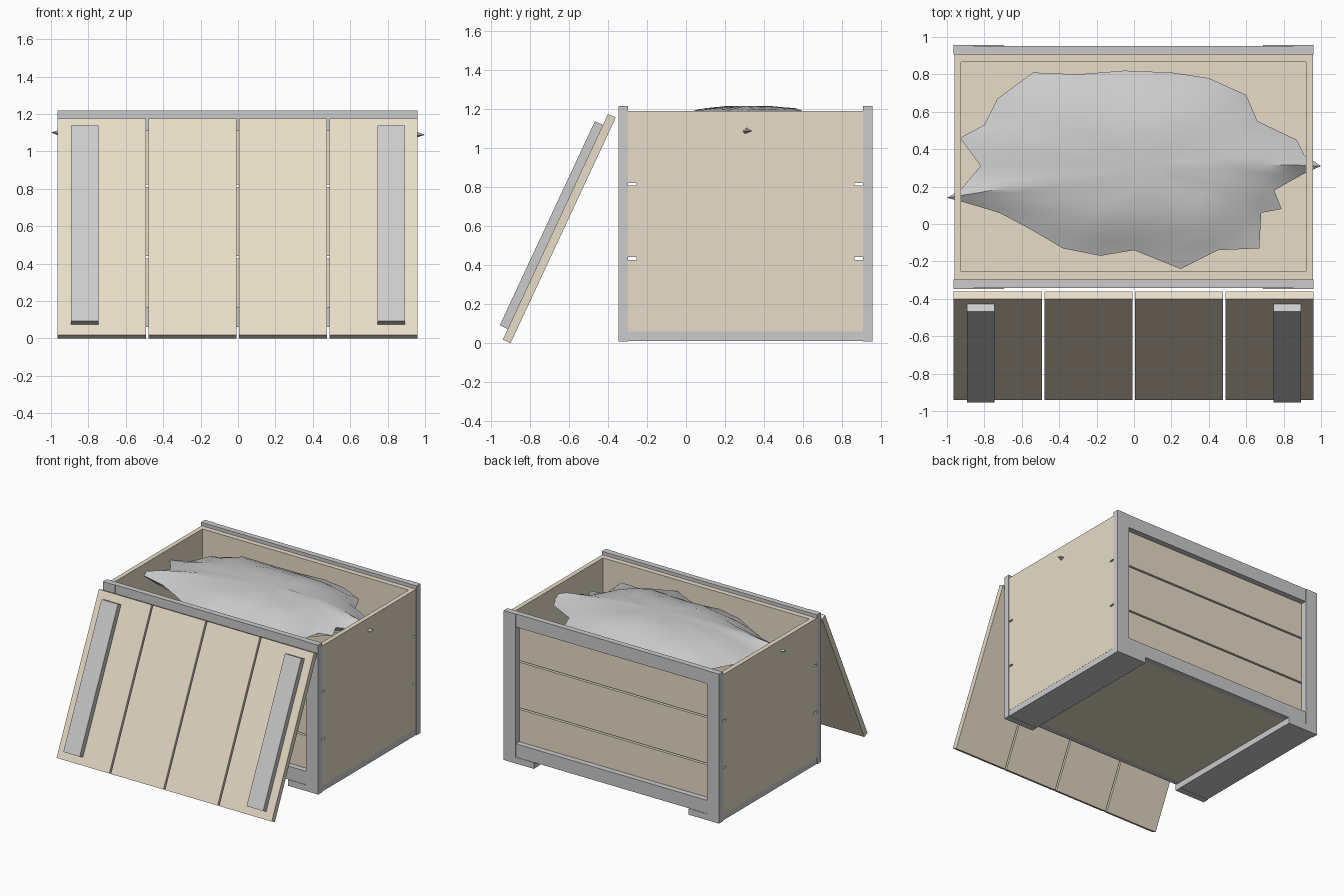
import bpy, bmesh, math, random
from mathutils import Matrix, Vector

if "Cube" in bpy.data.objects:
    bpy.data.objects.remove(bpy.data.objects["Cube"])

random.seed(4)
wood = bpy.data.materials.new("pale_wood")
wood.diffuse_color = (0.8, 0.72, 0.58, 1)
wood.use_nodes = True
wood.node_tree.nodes["Principled BSDF"].inputs["Base Color"].default_value = wood.diffuse_color


def finish(name, bm, mat=None):
    bmesh.ops.recalc_face_normals(bm, faces=bm.faces[:])
    me = bpy.data.meshes.new(name)
    bm.to_mesh(me)
    bm.free()
    ob = bpy.data.objects.new(name, me)
    bpy.context.collection.objects.link(ob)
    if mat:
        me.materials.append(mat)
    return ob


def box(name, x, y, z, mat=None, matrix=Matrix()):
    """Box from (min, max) pairs, optionally moved by a matrix."""
    bm = bmesh.new()
    bmesh.ops.create_cube(bm, size=1)
    for v in bm.verts:
        v.co = matrix @ Vector([(a + b) / 2 + c * (b - a)
                                for (a, b), c in zip((x, y, z), v.co)])
    return finish(name, bm, mat)


def both_sides(name, inner, outer, y, z, mat=None, matrix=Matrix(), cx=-0.002):
    for side, s in (("left", -1), ("right", 1)):
        x = sorted((cx + s * inner, cx + s * outer))
        box(f"{side}_{name}", x, y, z, mat, matrix)


W = 0.962                      # half width of the crate
X = (-0.002 - W, -0.002 + W)
YF, YB = -0.347, 0.957         # outer front and back of the crate
T, P = 0.05, 0.042             # frame and plank thickness

# Front and back: horizontal planks behind a frame with posts, rails and feet
for end, y0, s in (("front", YF, 1), ("back", YB, -1)):
    yp = sorted((y0 + s * T, y0 + s * (T + P)))
    for i in range(3):
        z0 = 0.06 + i * 0.381
        box(f"{end}_plank_{i + 1}", (X[0] + .003, X[1] - .003), yp, (z0, z0 + 0.368), wood)
    yf = sorted((y0, y0 + s * T))
    yr = sorted((y0 + s * 0.004, y0 + s * T))
    both_sides(f"{end}_post", W - 0.107, W, yf, (0.01, 1.217))
    both_sides(f"{end}_foot", W - 0.27, W - 0.107, yf, (0.01, 0.06))
    for rail, z in (("lower", (0.06, 0.167)), ("upper", (1.11, 1.217))):
        box(f"{end}_{rail}_rail", (X[0] + .107, X[1] - .107), yr, z)

# Side walls, floor and runners beneath
yi = (YF + T + P, YB - T - P)
both_sides("side_wall", W - 0.04, W - 0.003, yi, (0.06, 1.19), wood)
box("floor", (X[0] + .04, X[1] - .04), yi, (0.06, 0.1), wood)
both_sides("runner", W - 0.27, W - 0.004, (YF + T, YB - T), (0.012, 0.06))

# Lid leaning against the front: four boards and two battens
lean = Matrix.Translation((0, -0.90, 0)) @ Matrix.Rotation(math.radians(-25), 4, 'X')
step = (2 * W + 0.013) / 4
for i in range(4):
    x0 = X[0] + i * step
    box(f"lid_board_{i + 1}", (x0, x0 + step - 0.013), (-0.044, 0), (0, 1.277), wood, lean)
both_sides("lid_batten", 0.746, 0.893, (-0.089, -0.044), (0.06, 1.215), None, lean, 0)

# Crumpled filling: shallow dome with a ragged rim and a flatter underside
rim = [(-1, .14), (-.93, .18), (-.82, .31), (-.93, .46), (-.80, .53), (-.73, .67),
       (-.54, .81), (-.3, .80), (-.05, .82), (.2, .81), (.4, .78), (.60, .69),
       (.66, .55), (.87, .45), (.91, .37), (1, .31), (.91, .27), (.75, .18),
       (.79, .08), (.68, .06), (.67, -.13), (.45, -.14), (.25, -.24), (0, -.14),
       (-.18, -.17), (-.38, -.13), (-.55, -.03), (-.72, .06), (-.92, .12)]
n = len(rim)
cx, cy = 0.05, 0.32
bm = bmesh.new()


def ring(t, z, jitter):
    out = []
    for i, (x, y) in enumerate(rim):
        if t < 0.95:           # inner rings follow a softened outline
            a, b = rim[i - 1], rim[(i + 1) % n]
            x, y = (a[0] + 2 * x + b[0]) / 4, (a[1] + 2 * y + b[1]) / 4
        out.append(bm.verts.new((cx + (x - cx) * t, cy + (y - cy) * t,
                                 z + random.uniform(-jitter, jitter))))
    return out


rings = [ring(t, 1.095 + 0.12 * (1 - t ** 3), j) for t, j in
         ((.25, .004), (.5, .006), (.72, .01), (.88, .015), (1, .012))]
rings += [ring(.85, 1.03, .015), ring(.5, .99, .01)]
for a, b in zip(rings, rings[1:]):
    for i in range(n):
        j = (i + 1) % n
        bm.faces.new((a[i], a[j], b[j], b[i]))
for r, z in ((rings[0], 1.217), (rings[-1], .98)):
    c = bm.verts.new((cx, cy, z))
    for i in range(n):
        bm.faces.new((c, r[i], r[(i + 1) % n]))
filling = finish("crumpled_filling", bm)
bpy.context.view_layer.objects.active = filling
filling.select_set(True)
bpy.ops.object.shade_smooth_by_angle(angle=math.radians(35))
